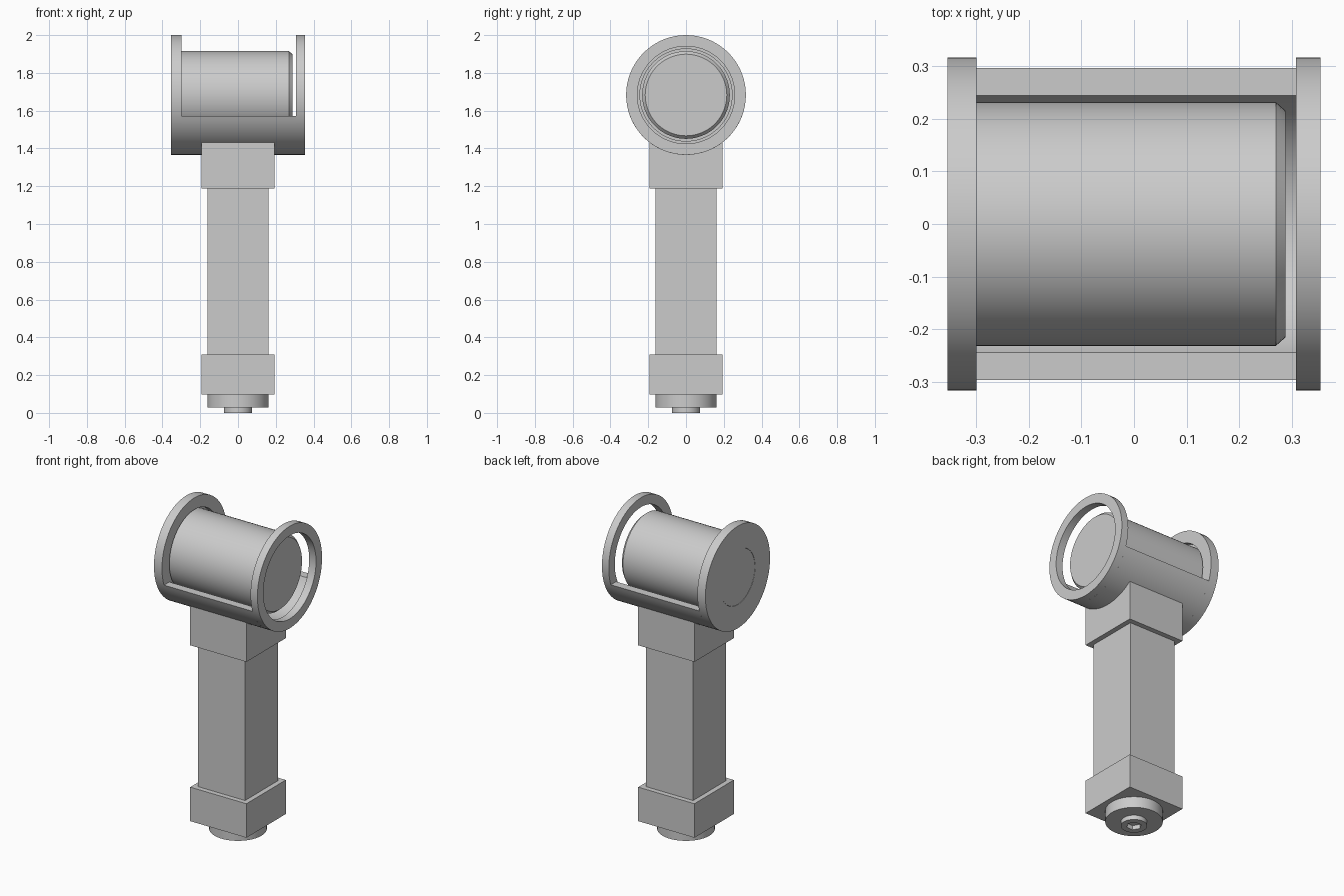
import bpy, bmesh, math
from mathutils import Vector

cube = bpy.data.objects.get("Cube")
if cube:
    bpy.data.objects.remove(cube)

grey = bpy.data.materials.new("plain grey")
grey.use_nodes = True
grey.diffuse_color = (0.6, 0.6, 0.6, 1)
grey.node_tree.nodes["Principled BSDF"].inputs["Base Color"].default_value = (0.6, 0.6, 0.6, 1)

HEAD_Z = 1.683      # axis height of the head
R_OUT = 0.317       # outer radius of flanges and cradle
R_IN = 0.269        # inner radius of the cradle
RIM_DROP = 0.111    # cradle rim lies this far below the axis
HALF = 0.193        # collar half width


def finish(name, bm):
    bmesh.ops.remove_doubles(bm, verts=bm.verts, dist=1e-5)
    bmesh.ops.recalc_face_normals(bm, faces=bm.faces)
    mesh = bpy.data.meshes.new(name)
    bm.to_mesh(mesh)
    bm.free()
    mesh.materials.append(grey)
    obj = bpy.data.objects.new(name, mesh)
    bpy.context.collection.objects.link(obj)
    bpy.ops.object.select_all(action='DESELECT')
    obj.select_set(True)
    bpy.context.view_layer.objects.active = obj
    bpy.ops.object.shade_smooth_by_angle(angle=math.radians(30))
    return obj


def lathe(name, profile, axis, closed=False):
    """Spin (position, radius) points about the head's x axis or the stem's z axis."""
    bm = bmesh.new()
    if axis == 'X':
        pts = [(a, 0, HEAD_Z + r) for a, r in profile]
        cent, direction = (0, 0, HEAD_Z), (1, 0, 0)
    else:
        pts = [(r, 0, a) for a, r in profile]
        cent, direction = (0, 0, 0), (0, 0, 1)
    verts = [bm.verts.new(p) for p in pts]
    edges = [bm.edges.new(pair) for pair in zip(verts, verts[1:])]
    if closed:
        edges.append(bm.edges.new((verts[-1], verts[0])))
    bmesh.ops.spin(bm, geom=verts + edges, cent=cent, axis=direction,
                   angle=math.tau, steps=72, use_duplicate=False)
    return finish(name, bm)


def prism_x(name, outline, x0, x1):
    """Extrude a (y, z) outline along x."""
    bm = bmesh.new()
    face = bm.faces.new([bm.verts.new((x0, y, z)) for y, z in outline])
    new = bmesh.ops.extrude_face_region(bm, geom=[face])["geom"]
    bmesh.ops.translate(bm, vec=Vector((x1 - x0, 0, 0)),
                        verts=[v for v in new if isinstance(v, bmesh.types.BMVert)])
    return finish(name, bm)


def arc(radius, half_angle, steps=36):
    """Arc under the head axis, from -y to +y."""
    return [(radius * math.sin(a), HEAD_Z - radius * math.cos(a))
            for a in (half_angle * (2 * i / steps - 1) for i in range(steps + 1))]


def block(name, half, z0, z1):
    return prism_x(name, [(-half, z0), (half, z0), (half, z1), (-half, z1)], -half, half)


# Head: solid end flange with a shallow seat, open end ring, cradle between them
lathe("end_flange", [(-0.355, 0.17), (-0.355, R_OUT), (-0.30, R_OUT),
                     (-0.30, 0.244), (-0.33, 0.244), (-0.33, 0.17)], 'X', True)
lathe("end_ring", [(0.308, 0.258), (0.308, R_OUT), (0.355, R_OUT), (0.355, 0.258)], 'X', True)
prism_x("cradle", arc(R_OUT, math.acos(RIM_DROP / R_OUT))
        + arc(R_IN, math.acos(RIM_DROP / R_IN))[::-1], -0.30, 0.308)

# Drum with a chamfered free end and a spigot through the flange
lathe("drum", [(-0.354, 0), (-0.354, 0.169), (-0.329, 0.169), (-0.329, 0.232),
               (0.27, 0.232), (0.288, 0.216), (0.288, 0)], 'X')

# Stem: upper collar shaped to the cradle, shaft, lower collar
saddle = arc(0.295, math.asin(HALF / 0.295), 16)
prism_x("upper_collar", [(HALF, 1.188), (-HALF, 1.188)] + saddle, -HALF, HALF)
block("shaft", 0.162, 0.30, 1.195)
block("lower_collar", HALF, 0.097, 0.308)

# Foot: round plate and a nub with a hexagonal socket
lathe("foot_plate", [(0.028, 0), (0.028, 0.162), (0.10, 0.162), (0.10, 0)], 'Z')
lathe("nub", [(0.03, 0.045), (0.03, 0.074), (0, 0.074), (0, 0.045)], 'Z', True)
bm = bmesh.new()
rings = [[bm.verts.new((r * math.cos(i * math.pi / 3), r * math.sin(i * math.pi / 3), z))
          for i in range(6)] for r, z in ((0.052, 0.0), (0.043, 0.0), (0.043, 0.027))]
for low, high in zip(rings, rings[1:]):
    for i in range(6):
        j = (i + 1) % 6
        bm.faces.new((low[i], low[j], high[j], high[i]))
finish("hex_socket", bm)
